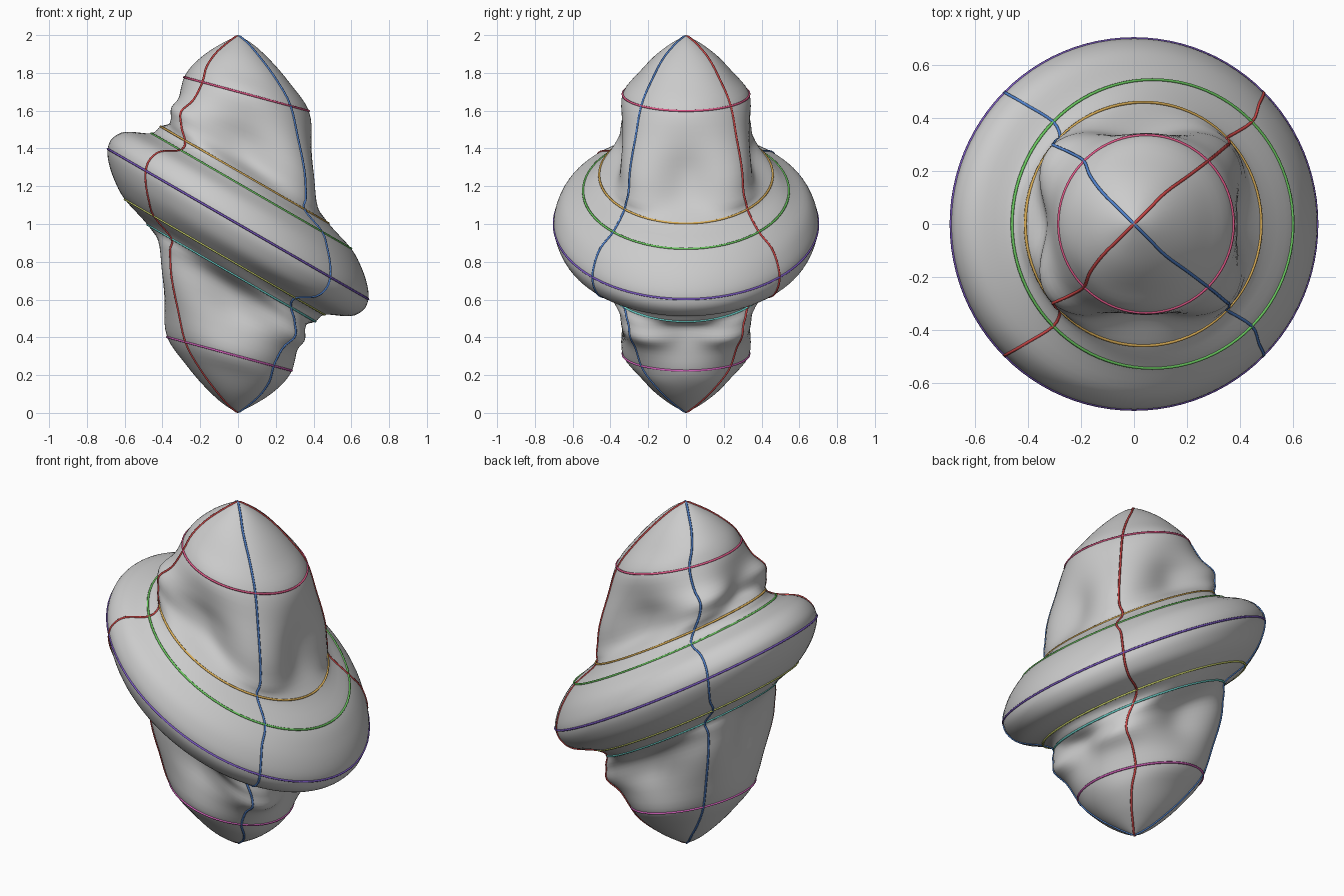
import bpy, bmesh, math
from mathutils import Vector

if "Cube" in bpy.data.objects:
    bpy.data.objects.remove(bpy.data.objects["Cube"])

SEG = 96      # points around each ring
SUB = 4       # interpolated steps between key rings

# Key rings, apex to equator: centre x, radius x, radius y, height, tilt slope, corner bulge
UPPER = [
    (0.00, 0.000, 0.000, 2.000, 0.00, 0.00),
    (0.00, 0.080, 0.080, 1.955, -0.05, 0.00),
    (0.00, 0.165, 0.165, 1.890, -0.10, 0.02),
    (0.02, 0.255, 0.250, 1.800, -0.20, 0.03),
    (0.045, 0.330, 0.335, 1.700, -0.27, 0.00),   # upper shoulder stroke
    (0.04, 0.350, 0.338, 1.570, -0.36, 0.12),
    (0.025, 0.350, 0.318, 1.450, -0.48, 0.32),
    (0.03, 0.370, 0.345, 1.350, -0.56, 0.26),
    (0.035, 0.445, 0.460, 1.280, -0.577, 0.00),  # inner collar stroke
    (0.07, 0.530, 0.545, 1.215, -0.577, 0.00),   # outer collar stroke
    (0.03, 0.625, 0.640, 1.145, -0.577, 0.00),
    (0.01, 0.675, 0.685, 1.070, -0.577, 0.00),
    (0.00, 0.690, 0.700, 1.000, -0.577, 0.00),   # rim stroke
]
# The lower half is the upper half turned 180 degrees about the y axis
LOWER = [(-c, rx, ry, 2 - z, s, q) for c, rx, ry, z, s, q in reversed(UPPER[:-1])]
KEYS = UPPER + LOWER


def ring_point(key, a):
    c, rx, ry, z, s, q = key
    bulge = 1 + q * (1 - math.cos(4 * a)) / 2
    x = c + rx * bulge * math.cos(a)
    return Vector((x, ry * bulge * math.sin(a), z + s * x))


def spline(i, t):
    p = [KEYS[min(max(i + k, 0), len(KEYS) - 1)] for k in (-1, 0, 1, 2)]
    return tuple(0.5 * (2 * b + (c - a) * t + (2 * a - 5 * b + 4 * c - d) * t * t
                        + (3 * b - a - 3 * c + d) * t ** 3) for a, b, c, d in zip(*p))


rings = [spline(i, k / SUB) for i in range(len(KEYS) - 1) for k in range(SUB)][1:]

# Body: one closed skin lofted through the rings
bm = bmesh.new()
rows = [[bm.verts.new(ring_point(r, 2 * math.pi * j / SEG)) for j in range(SEG)] for r in rings]
top = bm.verts.new((0, 0, 2))
bottom = bm.verts.new((0, 0, 0))
for j in range(SEG):
    n = (j + 1) % SEG
    bm.faces.new((top, rows[0][j], rows[0][n]))
    bm.faces.new((bottom, rows[-1][n], rows[-1][j]))
    for a, b in zip(rows, rows[1:]):
        bm.faces.new((a[j], b[j], b[n], a[n]))
bmesh.ops.recalc_face_normals(bm, faces=bm.faces)
mesh = bpy.data.meshes.new("body")
bm.to_mesh(mesh)
bm.free()
body = bpy.data.objects.new("body", mesh)
bpy.context.collection.objects.link(body)
bpy.context.view_layer.objects.active = body
body.select_set(True)
bpy.ops.object.shade_smooth_by_angle(angle=math.radians(40))


def stroke(name, points, color):
    # Thin coloured line half sunk in the skin
    cu = bpy.data.curves.new(name, 'CURVE')
    cu.dimensions = '3D'
    cu.bevel_depth = 0.006
    cu.bevel_resolution = 1
    sp = cu.splines.new('POLY')
    sp.points.add(len(points) - 1)
    for sp_pt, p in zip(sp.points, points):
        sp_pt.co = (*p, 1)
    sp.use_cyclic_u = True
    mat = bpy.data.materials.new(name)
    mat.diffuse_color = (*color, 1)
    mat.use_nodes = True
    mat.node_tree.nodes["Principled BSDF"].inputs["Base Color"].default_value = mat.diffuse_color
    cu.materials.append(mat)
    bpy.context.collection.objects.link(bpy.data.objects.new(name, cu))


# Ring strokes
last = len(KEYS) - 1
for name, i, color in [
    ("upper_shoulder_line", 4, (0.75, 0.10, 0.25)),
    ("upper_inner_collar_line", 8, (0.75, 0.45, 0.10)),
    ("upper_outer_collar_line", 9, (0.15, 0.60, 0.12)),
    ("rim_line", 12, (0.20, 0.10, 0.55)),
    ("lower_outer_collar_line", last - 9, (0.60, 0.65, 0.15)),
    ("lower_inner_collar_line", last - 8, (0.15, 0.65, 0.60)),
    ("lower_shoulder_line", last - 4, (0.65, 0.12, 0.50)),
]:
    stroke(name, [ring_point(KEYS[i], 2 * math.pi * j / SEG) for j in range(SEG)], color)

# Two meridian strokes along the diagonal ribs
for name, a, color in [("red_rib_line", 45, (0.6, 0.06, 0.06)),
                       ("blue_rib_line", -45, (0.08, 0.22, 0.6))]:
    a = math.radians(a)
    down = [ring_point(r, a) for r in rings]
    up = [ring_point(r, a + math.pi) for r in reversed(rings)]
    stroke(name, [Vector((0, 0, 1.994))] + down + [Vector((0, 0, 0.006))] + up, color)
